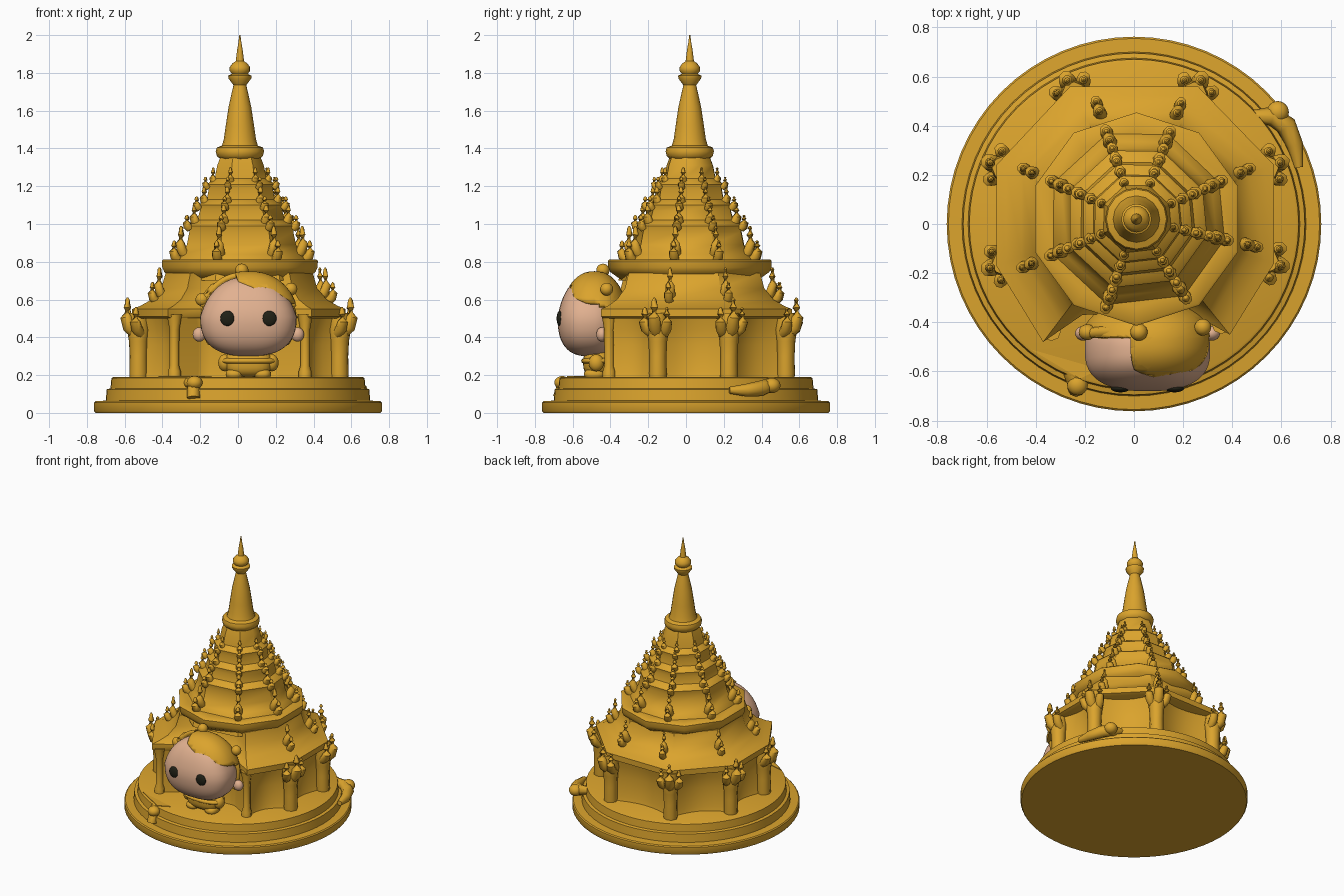
import bpy, bmesh, math
from mathutils import Vector

old = bpy.data.objects.get("Cube")
if old:
    bpy.data.objects.remove(old, do_unlink=True)


def material(name, rgb):
    m = bpy.data.materials.new(name)
    m.use_nodes = True
    m.diffuse_color = (*rgb, 1)
    m.node_tree.nodes["Principled BSDF"].inputs["Base Color"].default_value = (*rgb, 1)
    return m


GOLD = material("gold", (0.71, 0.37, 0.026))
SKIN = material("skin", (0.76, 0.44, 0.28))
BLACK = material("eye black", (0.015, 0.015, 0.008))
CX, CY = 0.01, 0.02   # axis of the tower


def finish(bm, name, mat=GOLD, sharp=35):
    bmesh.ops.recalc_face_normals(bm, faces=bm.faces)
    me = bpy.data.meshes.new(name)
    bm.to_mesh(me)
    bm.free()
    me.materials.append(mat)
    for p in me.polygons:
        p.use_smooth = True
    me.set_sharp_from_angle(angle=math.radians(sharp))
    ob = bpy.data.objects.new(name, me)
    bpy.context.scene.collection.objects.link(ob)
    return ob


def skin_rings(bm, rings):
    """Join rings of points into a closed tube."""
    loops = [[bm.verts.new(p) for p in ring] for ring in rings]
    n = len(loops[0])
    for a, b in zip(loops, loops[1:]):
        for i in range(n):
            j = (i + 1) % n
            bm.faces.new((a[i], a[j], b[j], b[i]))
    bm.faces.new(loops[0][::-1])
    bm.faces.new(loops[-1])


def loft(name, outline, profile, cx=CX, cy=CY, sharp=40):
    bm = bmesh.new()
    skin_rings(bm, [[(cx + x * s, cy + y * s, z) for x, y in outline] for s, z in profile])
    return finish(bm, name, GOLD, sharp)


def polar(degrees):
    return [(math.cos(math.radians(a)), math.sin(math.radians(a))) for a in degrees]


def regular(n, start=0):
    return polar([start + 360 * i / n for i in range(n)])


def ellipsoid(centre, size, power=1.0, segs=24, taper=0.0):
    """A power under one makes it boxier, taper narrows the upper half."""
    bm = bmesh.new()
    bmesh.ops.create_uvsphere(bm, u_segments=segs, v_segments=segs // 2, radius=1)
    for v in bm.verts:
        x, y, z = [math.copysign(abs(t) ** power, t) for t in v.co]
        k = 1 - taper * max(z, 0)
        v.co = Vector(centre) + Vector((x * k * size[0], y * k * size[1], z * size[2]))
    return bm


def blob(name, centre, size, mat=GOLD, power=1.0):
    return finish(ellipsoid(centre, size, power), name, mat, 60)


def tube(bm, path, radii, sides=8):
    """Sweep a circle along a path."""
    pts = [Vector(p) for p in path]
    rings = []
    for i, p in enumerate(pts):
        d = (pts[min(i + 1, len(pts) - 1)] - pts[max(i - 1, 0)]).normalized()
        q = d.to_track_quat('Z', 'Y')
        rings.append([p + q @ Vector((x * radii[i], y * radii[i], 0)) for x, y in regular(sides)])
    skin_rings(bm, rings)


def flame(bm, base, out, h, w):
    """Pointed leaf which bulges outward and turns up."""
    b, o, up = Vector(base), Vector((out[0], out[1], 0)), Vector((0, 0, 1))
    steps = ((-.1, 0, .9), (.1, .2, 1), (.18, .45, .9), (.14, .72, .6), (.14, .93, .35), (.14, 1, .1))
    tube(bm, [b + o * h * r + up * h * z for r, z, _ in steps], [w * k for _, _, k in steps])


# Stepped round plinth
loft("plinth", regular(64), [(.755, 0), (.762, .01), (.762, .055), (.755, .062), (.70, .065),
     (.695, .125), (.675, .13), (.67, .185), (.66, .19)], 0, 0)

# Pavilion with a recessed front; the wall bays are hollowed between the pillars
pavilion = [(.56, .22), (.25, .54), (-.27, .54), (-.57, .22), (-.57, -.19),
            (-.38, -.50), (-.22, -.39), (.20, -.37), (.38, -.47), (.56, -.18)]
bays = []
for i, corner in enumerate(pavilion):
    a, b = Vector(corner), Vector(pavilion[(i + 1) % len(pavilion)])
    inward = Vector((a.y - b.y, b.x - a.x)).normalized()
    depth = 0 if i in (5, 6, 7) else .06
    bays += [a.lerp(b, k / 8) + inward * depth * math.sin(math.pi * k / 8) for k in range(8)]
loft("pavilion_walls", bays, [(.94, .18), (.92, .22), (.91, .36), (.93, .44), (.97, .51)])
loft("pavilion_roof", pavilion, [(.96, .50), (1.0, .51), (1.0, .55), (.93, .565), (.82, .60),
     (.73, .66), (.69, .74)])

# Flared gallery ring
loft("gallery_ring", regular(10, 18), [(.36, .705), (.385, .72), (.42, .745), (.432, .77),
     (.434, .805), (.425, .812), (.36, .812)])

# Tiered tower, ribs stand on its corners
ribs = polar([24, 69, 109, 156, 203, 251, 302, 347])
loft("tiered_tower", ribs, [(.40, .70), (.37, .81), (.335, .84), (.305, .89), (.29, .96),
     (.295, .99), (.285, 1.0), (.245, 1.02), (.23, 1.07), (.235, 1.10), (.225, 1.11),
     (.19, 1.13), (.18, 1.18), (.185, 1.21), (.175, 1.22), (.145, 1.24), (.13, 1.31),
     (.11, 1.36)])

# Spire with collar, bulb and needle
loft("spire", regular(16), [(.10, 1.34), (.122, 1.36), (.128, 1.385), (.122, 1.405), (.095, 1.415),
     (.085, 1.45), (.075, 1.52), (.06, 1.62), (.042, 1.70), (.034, 1.735), (.06, 1.77),
     (.062, 1.785), (.042, 1.795), (.054, 1.81), (.054, 1.83), (.04, 1.85), (.022, 1.862),
     (.015, 1.92), (.008, 1.96), (.003, 2.0)], sharp=45)

# Leaf ornaments on each tier: a low outer leaf and a taller inner one
tiers = [(.465, .60, .17, .027), (.34, .82, .17, .029), (.27, .985, .12, .026),
         (.215, 1.09, .11, .024), (.165, 1.20, .10, .02)]
for level, (r, z, h, w) in enumerate(tiers):
    bm = bmesh.new()
    for dx, dy in ribs:
        if level == 0 and dy < -.8:
            continue          # front stays clear over the niche
        inner, outer = r - .025, r + .025
        flame(bm, (CX + dx * inner, CY + dy * inner, z), (dx, dy), h, w)
        flame(bm, (CX + dx * outer, CY + dy * outer, z - .01), (dx, dy), h * .6, w * .9)
    finish(bm, "tier_leaves_%d" % (level + 1), GOLD, 50)

# Corner pillars, each with a bracket and three leaves
bm = bmesh.new()
up = Vector((0, 0, 1))
for i, (x, y) in enumerate(pavilion):
    if i in (6, 7):
        continue              # inner corners of the niche
    d = Vector((x, y, 0)).normalized()
    side = Vector((-d.y, d.x, 0))
    foot = Vector((CX + x, CY + y, 0)) - d * .035
    if i in (5, 8):           # slim front pillars
        tube(bm, [foot - d * .02 + up * z for z in (.18, .22, .25, .44, .52)],
             [.036, .034, .025, .026, .04])
        continue
    tube(bm, [foot + up * z for z in (.18, .21, .30, .38, .44, .53)],
         [.046, .048, .046, .05, .06, .05])
    flame(bm, foot + d * .035 + up * .42, d, .19, .036)
    for s in (-1, 1):
        flame(bm, foot + side * .045 * s + d * .015 + up * .42, d + side * .8 * s, .14, .03)
finish(bm, "corner_pillars", GOLD, 50)

# Figure: head, ears, eyes
HX = .055
finish(ellipsoid((HX, -.515, .51), (.255, .165, .21), .78, 48, .25), "head", SKIN, 60)
for side, label in ((-1, "right"), (1, "left")):
    blob(label + "_ear", (HX + .26 * side, -.445, .415), (.035, .03, .038), SKIN)
    blob(label + "_eye", (HX + .11 * side, -.669, .50), (.039, .016, .04), BLACK)

# Hair: shell cut along the hairline, then thinned out over the face
bm = ellipsoid((HX, -.485, .505), (.268, .18, .245), .88, 48, .1)
hairline = [((0, -.46, 0), (0, 1, 0)), ((0, 0, .565), (0, 0, 1)), ((0, -.42, 0), (0, 1, 0)),
            ((0, 0, .36), (0, 0, 1)), ((0, 0, .70), (1, 0, .35)), ((.13, 0, .64), (.45, 0, 1)),
            ((.14, 0, .665), (.5, 0, 1))]
planes = [(Vector(p), Vector(n)) for p, n in hairline]
for p, n in planes:
    bmesh.ops.bisect_plane(bm, geom=bm.verts[:] + bm.edges[:] + bm.faces[:], plane_co=p, plane_no=n)
bare = []
for f in bm.faces:
    back, high, rear, low, parting, lock, tip = [
        (f.calc_center_median() - p).dot(n) > 0 for p, n in planes]
    right_lock = f.calc_center_median().x < .135
    fringe = parting and (lock if right_lock else tip)
    if not (back and high or rear and low or fringe):
        bare.append(f)
bmesh.ops.delete(bm, geom=bare, context='FACES')
hair = finish(bm, "hair", GOLD, 60)
shell = hair.modifiers.new("thickness", 'SOLIDIFY')
shell.thickness = .03
blob("hair_bun", (.02, -.44, .755), (.035, .035, .035))
blob("left_hair_ball", (.28, -.42, .655), (.034, .034, .034))
blob("right_hair_ball", (-.19, -.44, .60), (.035, .032, .035))
bm = bmesh.new()
tube(bm, [(-.20, -.445, .58), (-.13, -.44, .66), (.03, -.435, .735)], [.02, .024, .02])
finish(bm, "hair_band", GOLD, 50)

# Figure: body, arms and feet
blob("body", (.055, -.47, .265), (.125, .075, .075), GOLD, .75)
blob("belt", (.055, -.47, .275), (.152, .085, .022), GOLD, .8)
for side, label in ((-1, "right"), (1, "left")):
    blob(label + "_arm", (.055 + .125 * side, -.475, .265), (.035, .04, .045))
    blob(label + "_foot", (.055 + .075 * side, -.485, .205), (.045, .055, .028), GOLD, .8)

# Loose ornaments on the plinth
blob("front_ball", (-.23, -.655, .16), (.042, .042, .035))
bm = bmesh.new()
tube(bm, [(-.26, -.60, .16), (-.235, -.65, .15), (-.235, -.67, .08)], [.03, .035, .035])
tube(bm, [(.46, .44, .165), (.56, .44, .145), (.62, .40, .13), (.655, .32, .12), (.67, .23, .12)],
     [.02, .04, .042, .034, .018])
finish(bm, "plinth_scrolls", GOLD, 50)
blob("back_ball", (.585, .455, .145), (.045, .045, .04))
loft("entrance_slab", [(-.42, -.51), (-.14, -.59), (-.22, -.63)], [(1, .185), (1, .194)], 0, 0)
